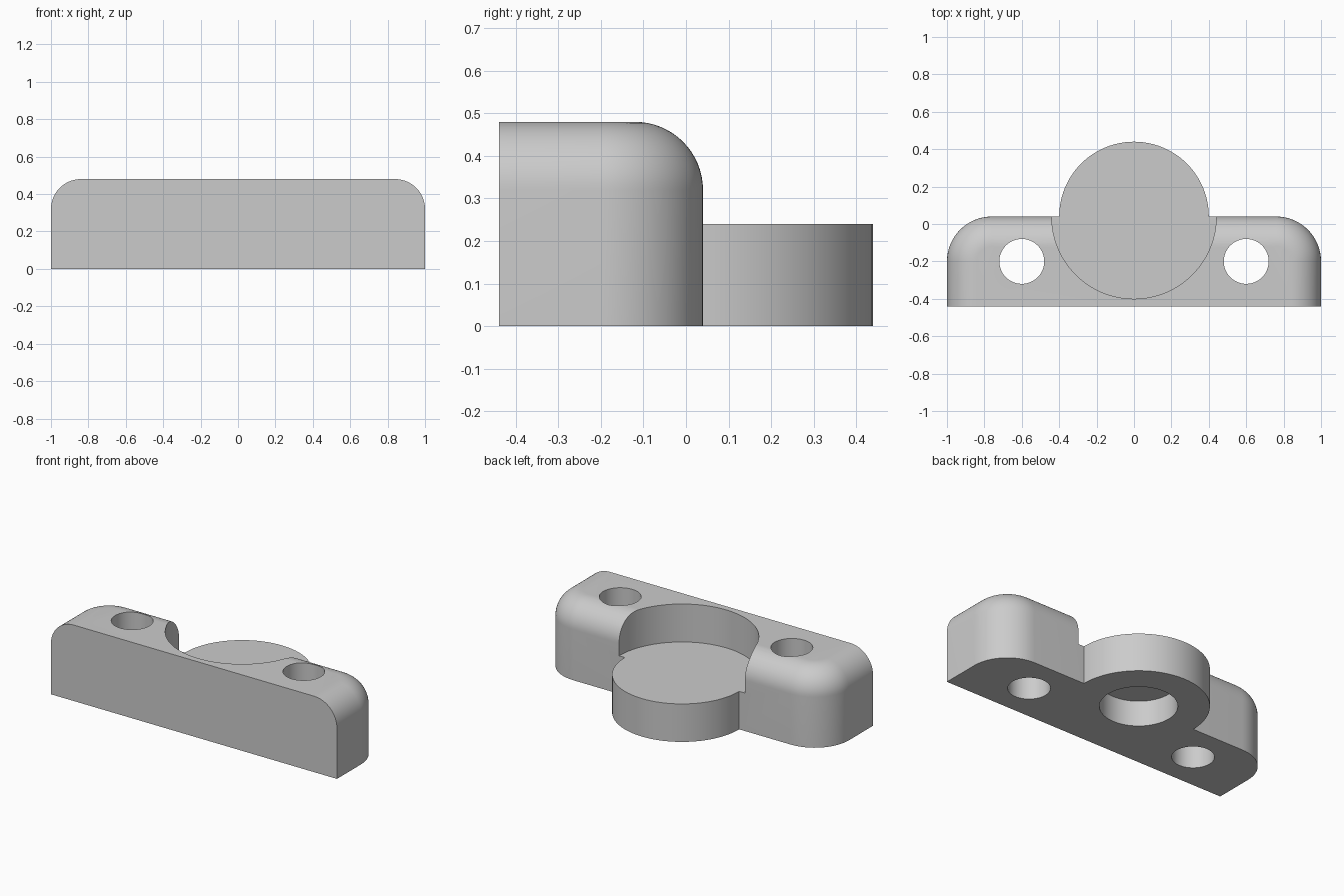
import bpy, bmesh, math

if "Cube" in bpy.data.objects:
    bpy.data.objects.remove(bpy.data.objects["Cube"])

HEIGHT, BACK, FRONT = 0.48, 0.04, -0.44
CORNER, FILLET, STEPS = 0.24, 0.16, 16

grey = bpy.data.materials.new("plain grey")
grey.diffuse_color = (0.6, 0.6, 0.6, 1)
grey.use_nodes = True
grey.node_tree.nodes["Principled BSDF"].inputs["Base Color"].default_value = grey.diffuse_color


def outline(inset):
    """Half-stadium outline, open along the flat front, moved inwards by inset."""
    r = CORNER - inset
    cx, cy = 1 - CORNER, BACK - CORNER
    arc = [(cx + r * math.cos(i / STEPS * math.pi / 2),
            cy + r * math.sin(i / STEPS * math.pi / 2)) for i in range(STEPS + 1)]
    right = [(1 - inset, FRONT)] + arc
    return right + [(-x, y) for x, y in reversed(right)]


def cylinder(name, x, y, r, z0, z1):
    bpy.ops.mesh.primitive_cylinder_add(vertices=96, radius=r, depth=z1 - z0,
                                        location=(x, y, (z0 + z1) / 2))
    bpy.context.object.name = name
    return bpy.context.object


def combine(target, tool, operation):
    mod = target.modifiers.new(operation.lower(), 'BOOLEAN')
    mod.operation, mod.object, mod.solver = operation, tool, 'EXACT'
    bpy.context.view_layer.objects.active = target
    bpy.ops.object.modifier_apply(modifier=mod.name)
    bpy.data.objects.remove(tool)


# Mounting block: straight walls, then a quarter-round lip on back and sides
levels = [(0, 0)]
for i in range(STEPS + 1):
    a = i / STEPS * math.pi / 2
    levels.append((FILLET * (1 - math.cos(a)), HEIGHT - FILLET + FILLET * math.sin(a)))
bm = bmesh.new()
rings = [[bm.verts.new((x, y, z)) for x, y in outline(d)] for d, z in levels]
n = len(rings[0])
for low, high in zip(rings, rings[1:]):
    for i in range(n - 1):
        bm.faces.new((low[i], low[i + 1], high[i + 1], high[i]))
bm.faces.new(rings[0][::-1])
bm.faces.new(rings[-1])
bm.faces.new([r[-1] for r in rings] + [r[0] for r in reversed(rings)])
bmesh.ops.recalc_face_normals(bm, faces=bm.faces)
mesh = bpy.data.meshes.new("mounting_block")
bm.to_mesh(mesh)
bm.free()
block = bpy.data.objects.new("mounting_block", mesh)
bpy.context.collection.objects.link(block)

# Round boss at the back, then the wider pocket that levels it off
combine(block, cylinder("boss", 0, BACK, 0.40, 0, 0.30), 'UNION')
combine(block, cylinder("pocket", 0, BACK, 0.44, 0.24, 0.7), 'DIFFERENCE')

# Blind socket under the boss and the two through screw holes
combine(block, cylinder("socket", 0, BACK, 0.22, -0.2, 0.16), 'DIFFERENCE')
for side in (-1, 1):
    combine(block, cylinder("screw_hole", side * 0.6, -0.2, 0.12, -0.2, 0.7), 'DIFFERENCE')

# Finish: one colour, smooth curves with crisp edges
block.data.materials.clear()
block.data.materials.append(grey)
for p in block.data.polygons:
    p.material_index = 0
bpy.ops.object.select_all(action='DESELECT')
block.select_set(True)
bpy.context.view_layer.objects.active = block
bpy.ops.object.shade_smooth_by_angle(angle=math.radians(30))
